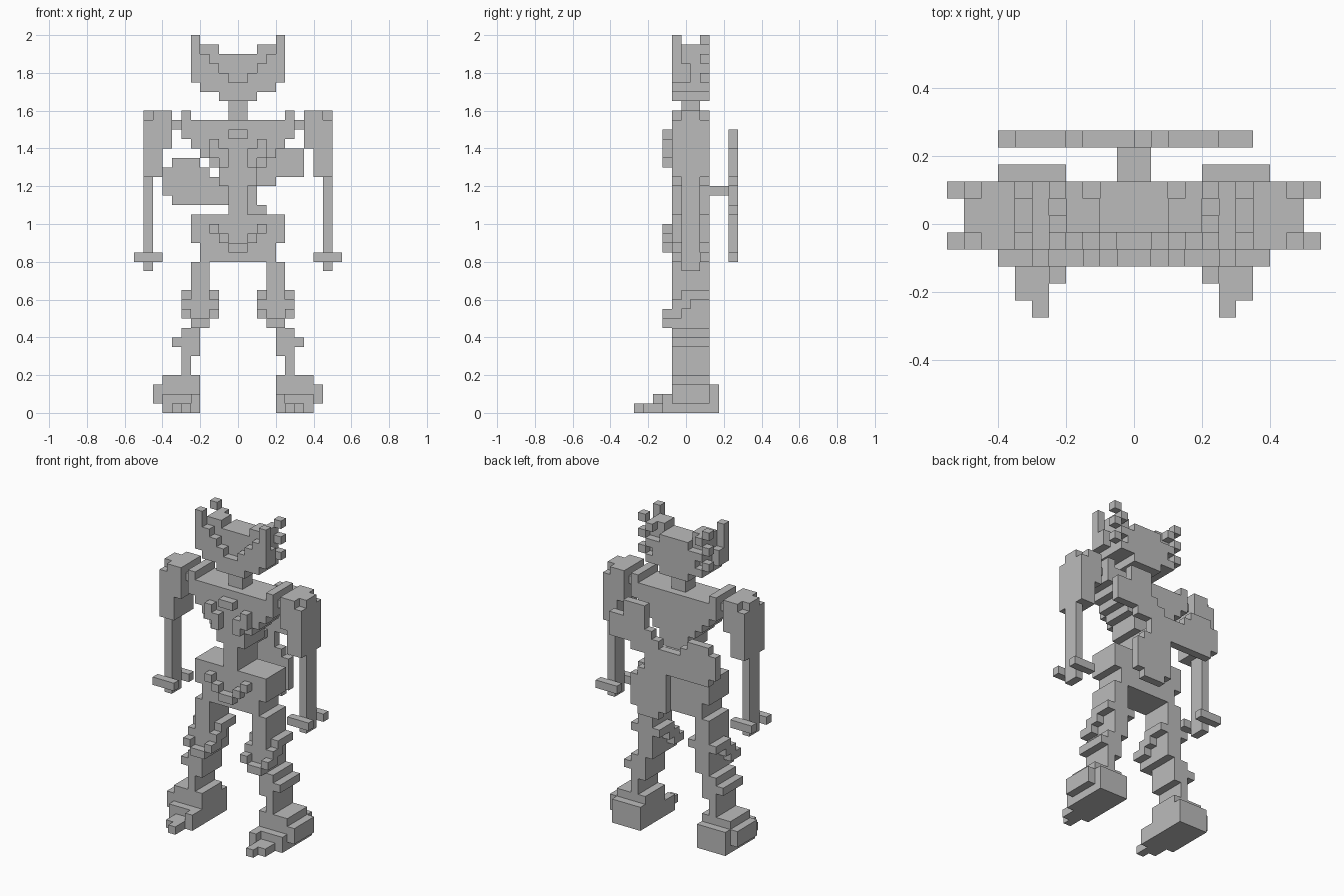
import bpy, bmesh
from mathutils import Vector

if "Cube" in bpy.data.objects:
    bpy.data.objects.remove(bpy.data.objects["Cube"])

U = 0.05                      # block size
Y0 = -0.275                   # front of layer 0
parts = {}                    # part name -> set of block cells

grey = bpy.data.materials.new("plain grey")
grey.diffuse_color = (0.5, 0.5, 0.5, 1)
grey.use_nodes = True
grey.node_tree.nodes["Principled BSDF"].inputs["Base Color"].default_value = grey.diffuse_color


def box(part, x0, x1, y0, y1, z0, z1):
    """Fill blocks; bounds are in block units, upper bound exclusive."""
    cells = parts.setdefault(part, set())
    cells.update((x, y, z) for x in range(x0, x1)
                 for y in range(y0, y1) for z in range(z0, z1))


def pair(part, x0, x1, y0, y1, z0, z1):
    """Fill blocks on the right (+x) and mirror them to the left."""
    box("right_" + part, x0, x1, y0, y1, z0, z1)
    box("left_" + part, -x1, -x0, y0, y1, z0, z1)


def sym(part, x0, x1, y0, y1, z0, z1):
    """Mirrored blocks inside one central part."""
    box(part, x0, x1, y0, y1, z0, z1)
    box(part, -x1, -x0, y0, y1, z0, z1)


# head core, chin and raised brow
sym("head", 0, 2, 5, 8, 33, 38)
sym("head", 2, 4, 5, 7, 34, 39)
sym("head", 2, 3, 7, 8, 34, 37)
# stepped jaw on the front
for x, lo, hi in [(0, 33, 35), (1, 33, 36), (2, 34, 37), (3, 34, 38)]:
    sym("head", x, x + 1, 4, 5, lo, hi)
# horns, cheeks and ragged back corners
pair("horn", 4, 5, 4, 5, 35, 40)
sym("head", 4, 5, 5, 6, 35, 37)
for z in (35, 37, 39):
    sym("head", 4, 5, 7, 8, z, z + 1)
    sym("head", 3, 4, 7, 8, z - 1, z)

box("neck", -1, 1, 5, 7, 31, 33)

# tapered chest, waist, shoulder ridges
for half, lo, hi in [(6, 29, 31), (5, 28, 29), (4, 27, 28), (3, 26, 27),
                     (2, 24, 26), (1, 21, 24)]:
    box("torso", -half, half, 4, 8, lo, hi)
sym("torso", 5, 6, 4, 8, 31, 32)
# chest ornament
box("chest_ornament", -1, 1, 3, 4, 29, 30)
sym("chest_ornament", 2, 3, 3, 4, 27, 29)
sym("chest_ornament", 1, 2, 3, 4, 26, 28)

# pelvis and belt ornament
box("pelvis", -5, 5, 4, 8, 18, 21)
box("pelvis", -4, 4, 4, 8, 16, 18)
for x, z in [(0, 17), (1, 18), (2, 19)]:
    sym("belt_ornament", x, x + 1, 3, 4, z, z + 1)

# arms
pair("shoulder_joint", 6, 7, 5, 7, 30, 31)
pair("upper_arm", 7, 10, 4, 8, 28, 31)
pair("upper_arm", 7, 9, 4, 8, 31, 32)
pair("upper_arm", 9, 10, 5, 7, 31, 32)
pair("upper_arm", 8, 10, 4, 8, 25, 28)
pair("forearm", 9, 10, 5, 7, 17, 25)
pair("hand", 9, 10, 4, 8, 16, 17)
pair("hand", 9, 10, 5, 7, 15, 16)
for y in (4, 7):
    pair("hand", 8, 9, y, y + 1, 16, 17)
    pair("hand", 10, 11, y, y + 1, 16, 17)

# thighs and knee guards
pair("thigh", 3, 5, 4, 8, 9, 16)
for x in (2, 5):
    pair("knee_guard", x, x + 1, 3, 5, 10, 11)
    pair("knee_guard", x, x + 1, 4, 5, 11, 12)
    pair("knee_guard", x, x + 1, 5, 6, 11, 13)
    pair("knee_guard", x, x + 1, 6, 8, 12, 13)
pair("knee_guard", 3, 5, 3, 4, 9, 10)

# shins
for x0, x1, lo, hi in [(4, 6, 8, 9), (4, 7, 7, 8), (4, 6, 6, 7), (5, 6, 4, 6)]:
    pair("shin", x0, x1, 4, 8, lo, hi)

# feet with heel and stepped toes
pair("foot", 4, 8, 4, 8, 0, 4)
pair("foot", 8, 9, 4, 8, 1, 3)
pair("foot", 4, 8, 8, 9, 0, 3)
pair("foot", 4, 8, 3, 4, 0, 2)
pair("foot", 4, 7, 2, 3, 0, 1)
pair("foot", 4, 5, 2, 3, 1, 2)
pair("foot", 5, 7, 1, 2, 0, 1)
pair("foot", 5, 6, 0, 1, 0, 1)

# peg and flat diagonal back plate
box("back_peg", -1, 1, 8, 10, 23, 24)
for x0, x1, lo, hi in [(0, 3, 16, 17), (-1, 4, 17, 21), (-1, 3, 21, 22),
                       (-7, 2, 22, 23), (-8, 2, 23, 24), (-8, 4, 24, 25),
                       (-8, -3, 25, 26), (0, 7, 25, 26), (-7, -4, 26, 27),
                       (1, 7, 26, 27), (2, 7, 27, 28), (2, 5, 28, 30)]:
    box("back_plate", x0, x1, 10, 11, lo, hi)

# build only the exposed faces of each part
solid = set().union(*parts.values())
for name, cells in parts.items():
    bm = bmesh.new()
    for c in sorted(cells):
        for axis in range(3):
            for side in (0, 1):
                n = list(c)
                n[axis] += 2 * side - 1
                if tuple(n) in solid:
                    continue
                a, b = (axis + 1) % 3, (axis + 2) % 3
                verts = []
                for da, db in [(0, 0), (1, 0), (1, 1), (0, 1)]:
                    p = list(c)
                    p[axis] += side
                    p[a] += da
                    p[b] += db
                    verts.append(bm.verts.new(Vector(p) * U + Vector((0, Y0, 0))))
                bm.faces.new(verts if side else verts[::-1])
    bmesh.ops.remove_doubles(bm, verts=bm.verts, dist=0.001)
    bmesh.ops.dissolve_limit(bm, angle_limit=0.01, verts=bm.verts, edges=bm.edges)
    mesh = bpy.data.meshes.new(name)
    bm.to_mesh(mesh)
    bm.free()
    mesh.materials.append(grey)
    bpy.context.collection.objects.link(bpy.data.objects.new(name, mesh))
